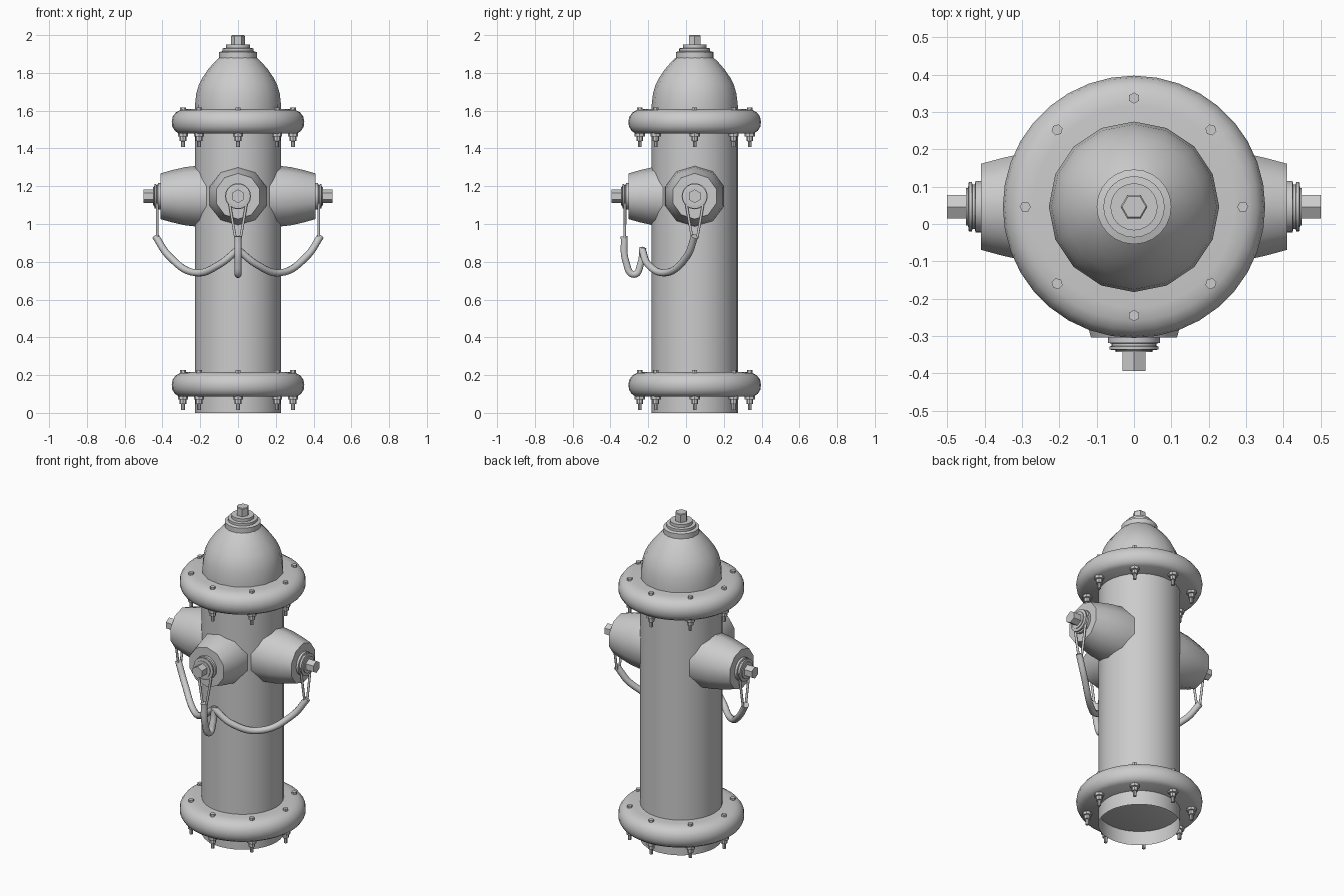
import bpy, bmesh, math
from mathutils import Matrix, Vector

if "Cube" in bpy.data.objects:
    bpy.data.objects.remove(bpy.data.objects["Cube"])

CY = 0.046                      # y of the barrel axis
AXIS = Matrix.Translation((0, CY, 0))


def finish(name, bm, angle=35):
    bmesh.ops.recalc_face_normals(bm, faces=bm.faces)
    me = bpy.data.meshes.new(name)
    bm.to_mesh(me)
    bm.free()
    for p in me.polygons:
        p.use_smooth = True
    me.set_sharp_from_angle(angle=math.radians(angle))
    ob = bpy.data.objects.new(name, me)
    bpy.context.collection.objects.link(ob)
    return ob


def revolve(bm, profile, sides, mat):
    """Turn a (radius, height) profile round local z; radius 0 becomes a pole."""
    rings = []
    for r, z in profile:
        n = 1 if r == 0 else sides
        rings.append([bm.verts.new(mat @ Vector((r * math.cos(math.tau * i / sides),
                                                 r * math.sin(math.tau * i / sides), z)))
                      for i in range(n)])
    for a, b in zip(rings, rings[1:]):
        for i in range(sides):
            j = (i + 1) % sides
            q = [a[i % len(a)], a[j % len(a)], b[j % len(b)], b[i % len(b)]]
            bm.faces.new(list(dict.fromkeys(q)))


def lathe(name, profile, sides, mat=AXIS, angle=35):
    bm = bmesh.new()
    revolve(bm, profile, sides, mat)
    return finish(name, bm, angle)


def tube(name, points, radius):
    cu = bpy.data.curves.new(name, 'CURVE')
    cu.dimensions = '3D'
    cu.bevel_depth = radius
    cu.bevel_resolution = 3
    cu.resolution_u = 8
    cu.use_fill_caps = True
    sp = cu.splines.new('BEZIER')
    sp.bezier_points.add(len(points) - 1)
    for bp, p in zip(sp.bezier_points, points):
        bp.co = p
        bp.handle_left_type = bp.handle_right_type = 'AUTO'
    ob = bpy.data.objects.new(name, cu)
    bpy.context.collection.objects.link(ob)


# Barrel (open underneath) and bonnet dome
lathe("barrel", [(0.228, 0), (0.228, 1.60)], 32)
lathe("bonnet", [(0.228, 1.59), (0.228, 1.63), (0.221, 1.69), (0.208, 1.735), (0.188, 1.775),
                 (0.157, 1.82), (0.122, 1.86), (0.095, 1.885), (0, 1.89)], 16)
lathe("bonnet_collar", [(0.1, 1.865), (0.1, 1.91), (0.082, 1.915), (0.082, 1.93),
                        (0.063, 1.932), (0.063, 1.95), (0, 1.95)], 24)
lathe("operating_nut", [(0.036, 1.94), (0.036, 1.996), (0.032, 2.0), (0, 2.0)], 6)

# Flanges with their eight bolts
for label, z0 in (("top", 1.48), ("bottom", 0.088)):
    at = AXIS @ Matrix.Translation((0, 0, z0))
    lathe(label + "_flange", [(0, 0), (0.315, 0), (0.335, 0.014), (0.348, 0.036), (0.351, 0.062),
                              (0.346, 0.088), (0.33, 0.11), (0.305, 0.124), (0.27, 0.128),
                              (0, 0.128)], 36, at, 50)
    bm = bmesh.new()
    for k in range(8):
        m = at @ Matrix.Rotation(math.tau * k / 8, 4, 'Z') @ Matrix.Translation((0.291, 0, 0))
        revolve(bm, [(0, 0.138), (0.015, 0.138), (0.015, 0.11), (0, 0.11)], 6, m)
        revolve(bm, [(0, 0.01), (0.027, 0.01), (0.027, -0.016), (0.018, -0.018), (0.018, -0.04),
                     (0.01, -0.042), (0.01, -0.073), (0, -0.073)], 8, m)
    finish(label + "_flange_bolts", bm)

# Three outlets: ten-sided cap, washers, hexagonal stem
HUB = AXIS @ Matrix.Translation((0, 0, 1.147))
turn = {
    "right": Matrix.Rotation(math.pi / 2, 4, 'Y'),
    "left": Matrix.Rotation(-math.pi / 2, 4, 'Y'),
    "front": Matrix.Rotation(math.pi / 2, 4, 'X') @ Matrix.Rotation(math.pi / 2, 4, 'Z')
             @ Matrix.Translation((0, 0, -0.06)),
}
for side, rot in turn.items():
    m = HUB @ rot
    lathe(side + "_outlet", [(0.166, 0.1), (0.163, 0.2), (0.154, 0.28), (0.138, 0.35),
                             (0.121, 0.41), (0, 0.41)], 10, m, 40)
    lathe(side + "_washers", [(0.069, 0.405), (0.069, 0.424), (0.06, 0.426), (0.06, 0.432),
                              (0.066, 0.434), (0.066, 0.442), (0.05, 0.444), (0.05, 0.449),
                              (0, 0.449)], 20, m)
    lathe(side + "_stem", [(0.036, 0.44), (0.036, 0.5), (0, 0.5)], 6, m)

# Wire links under each washer, and the hanging chains meeting at the front
for s, side in ((1, "right"), (-1, "left")):
    for w in (-1, 1):
        tube(f"{side}_link_{'a' if w < 0 else 'b'}",
             [(s * 0.428, CY + w * 0.045, 1.11), (s * 0.428, CY + w * 0.03, 1.02),
              (s * 0.428, CY + w * 0.013, 0.925)], 0.007)
    tube(side + "_chain", [(s * 0.437, CY, 0.935), (s * 0.365, 0.005, 0.83),
                           (s * 0.225, -0.105, 0.742), (s * 0.1, -0.2, 0.785),
                           (0, -0.232, 0.865)], 0.019)
for w in (-1, 1):
    tube(f"front_link_{'a' if w < 0 else 'b'}",
         [(w * 0.045, -0.323, 1.11), (w * 0.03, -0.323, 1.02), (w * 0.013, -0.325, 0.925)], 0.007)
tube("front_chain", [(0, -0.328, 0.935), (0, -0.318, 0.80), (0, -0.275, 0.733),
                     (0, -0.24, 0.79), (0, -0.228, 0.875)], 0.019)
